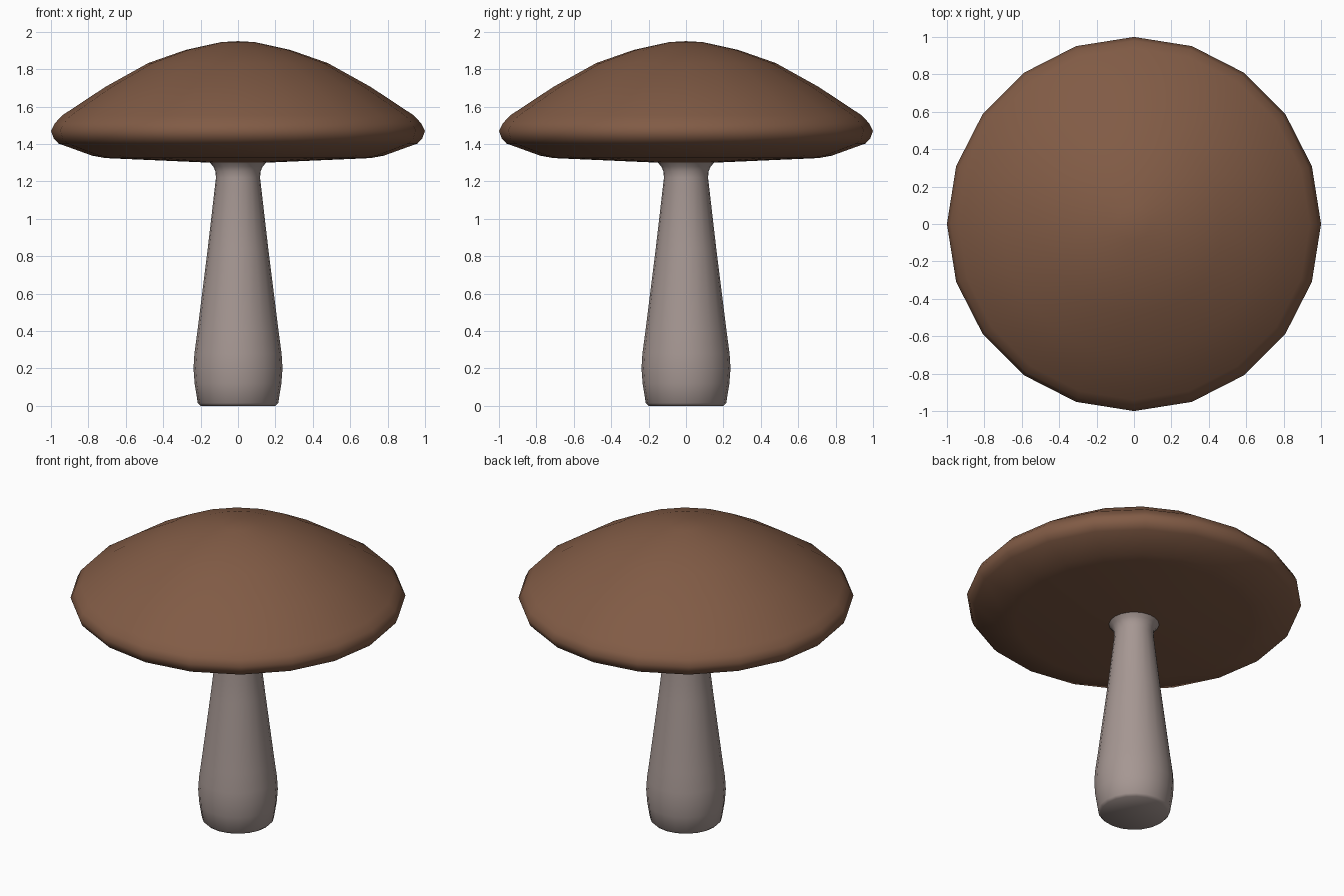
import bpy, bmesh, math

if "Cube" in bpy.data.objects:
    bpy.data.objects.remove(bpy.data.objects["Cube"])


def material(name, color):
    m = bpy.data.materials.new(name)
    m.diffuse_color = (*color, 1)
    m.use_nodes = True
    m.node_tree.nodes["Principled BSDF"].inputs["Base Color"].default_value = m.diffuse_color
    return m


def lathe(name, profile, sides, mat):
    """Revolve (radius, z) points around z; radius 0 becomes a pole."""
    bm = bmesh.new()
    rings = []
    for r, z in profile:
        if r == 0:
            rings.append([bm.verts.new((0, 0, z))] * sides)
        else:
            rings.append([bm.verts.new((r * math.cos(i * math.tau / sides),
                                        r * math.sin(i * math.tau / sides), z))
                          for i in range(sides)])
    for low, high in zip(rings, rings[1:]):
        for i in range(sides):
            j = (i + 1) % sides
            corners = list(dict.fromkeys((low[i], low[j], high[j], high[i])))
            bm.faces.new(corners)
    bmesh.ops.recalc_face_normals(bm, faces=bm.faces)
    mesh = bpy.data.meshes.new(name)
    bm.to_mesh(mesh)
    bm.free()
    mesh.materials.append(mat)
    obj = bpy.data.objects.new(name, mesh)
    bpy.context.collection.objects.link(obj)
    bpy.context.view_layer.objects.active = obj
    obj.select_set(True)
    bpy.ops.object.shade_smooth_by_angle(angle=math.radians(50))
    obj.select_set(False)
    return obj


# Stem: bulbous base, tapering up to a flared collar under the cap
lathe("stem", [(0, 0), (0.20, 0), (0.215, 0.015), (0.232, 0.12), (0.238, 0.20),
               (0.233, 0.28), (0.217, 0.40), (0.162, 0.84), (0.118, 1.22),
               (0.121, 1.255), (0.132, 1.28), (0.15, 1.30)],
      20, material("stem_grey", (0.38, 0.31, 0.29)))

# Cap: shallow underside, rounded rim and low dome
lathe("cap", [(0, 1.295), (0.14, 1.30), (0.71, 1.325), (0.78, 1.338), (0.96, 1.403),
              (0.985, 1.43), (1.0, 1.47), (0.98, 1.51), (0.94, 1.553),
              (0.71, 1.705), (0.48, 1.833), (0.28, 1.903), (0.09, 1.945),
              (0, 1.95)],
      20, material("cap_brown", (0.22, 0.105, 0.06)))
